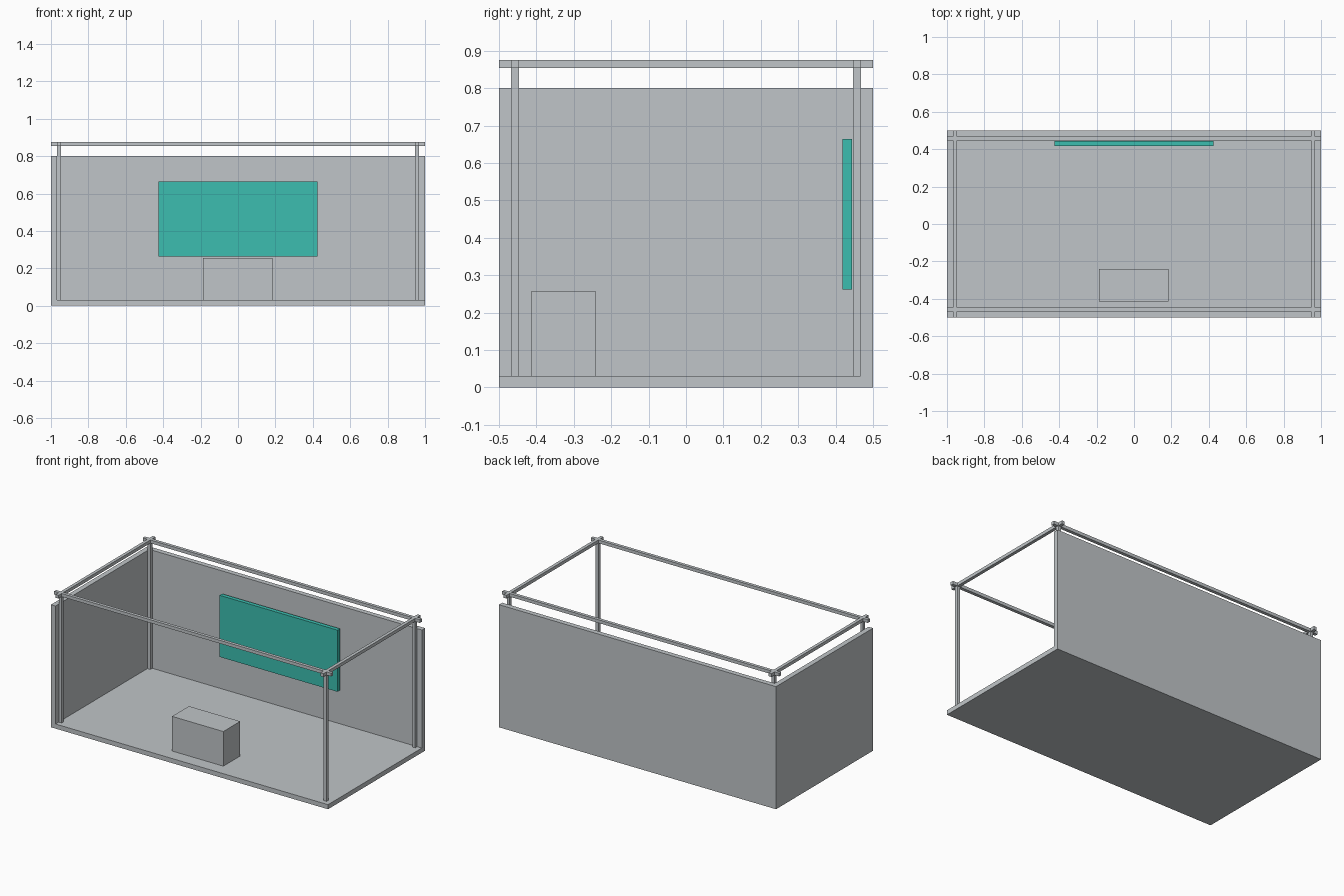
import bpy

if "Cube" in bpy.data.objects:
    bpy.data.objects.remove(bpy.data.objects["Cube"])


def material(name, rgb):
    m = bpy.data.materials.new(name)
    m.diffuse_color = (*rgb, 1.0)
    m.use_nodes = True
    m.node_tree.nodes["Principled BSDF"].inputs["Base Color"].default_value = m.diffuse_color
    return m


GREY = material("light_grey", (0.527, 0.558, 0.578))
TEAL = material("teal", (0.045, 0.515, 0.434))


def box(name, lo, hi, mat=GREY):
    """Axis-aligned box between two opposite corners."""
    centre = [(a + b) / 2 for a, b in zip(lo, hi)]
    bpy.ops.mesh.primitive_cube_add(size=1, location=centre)
    ob = bpy.context.object
    ob.name = name
    ob.scale = [b - a for a, b in zip(lo, hi)]
    bpy.ops.object.transform_apply(location=False, rotation=False, scale=True)
    ob.data.materials.append(mat)
    return ob


FLOOR, WALL, TOP = 0.03, 0.033, 0.80
BAR, RAIL_TOP = 0.021, 0.875
PX, PY = 0.956, 0.457          # post centre offsets
h = BAR / 2

# Floor slab and the two walls (back and left)
box("floor", (-1, -0.5, 0), (1, 0.5, FLOOR))
box("back_wall", (-1, 0.5 - WALL, FLOOR), (1, 0.5, TOP))
box("left_wall", (-1, -0.5, FLOOR), (-1 + WALL, 0.5 - WALL, TOP))

# Corner posts
for sx, side in ((-1, "left"), (1, "right")):
    for sy, end in ((-1, "front"), (1, "back")):
        x, y = sx * PX, sy * PY
        box(f"{end}_{side}_post", (x - h, y - h, FLOOR),
            (x + h, y + h, RAIL_TOP - BAR))

# Overhead rails crossing past the posts
for s, end, side in ((-1, "front", "left"), (1, "back", "right")):
    y, x = s * PY, s * PX
    box(f"{end}_rail", (-1, y - h, RAIL_TOP - BAR), (1, y + h, RAIL_TOP))
    box(f"{side}_rail", (x - h, -0.5, RAIL_TOP - BAR), (x + h, 0.5, RAIL_TOP))

# Counter near the front and display panel on the back wall
box("counter", (-0.186, -0.414, FLOOR), (0.184, -0.24, 0.256))
box("display_panel", (-0.426, 0.418, 0.262), (0.426, 0.444, 0.664), TEAL)
